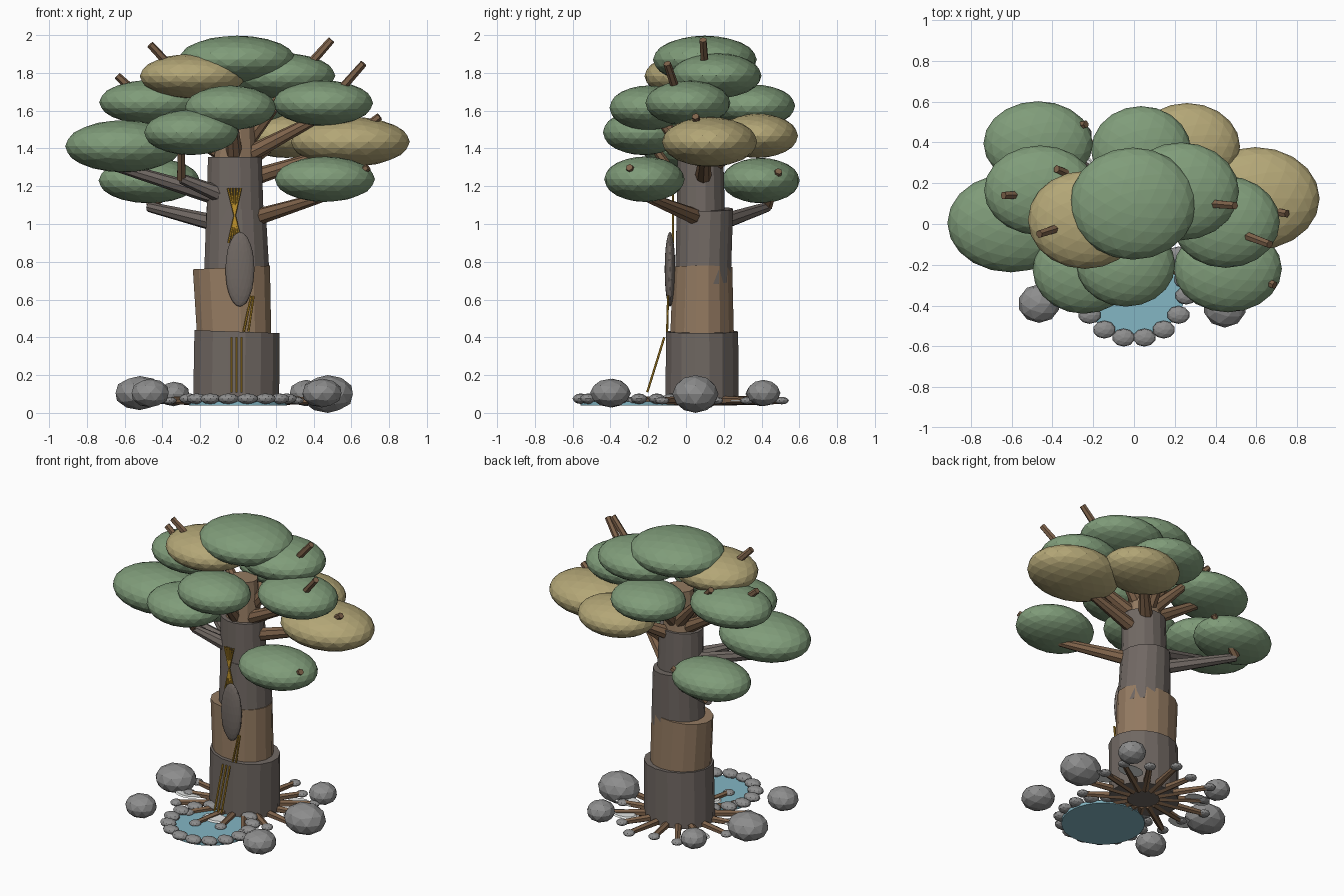
import bpy, bmesh, math
from mathutils import Vector

old = bpy.data.objects.get("Cube")
if old:
    bpy.data.objects.remove(old)


def material(name, r, g, b):
    col = [(c / 255) ** 2.2 for c in (r, g, b)] + [1]
    m = bpy.data.materials.new(name)
    m.use_nodes = True
    m.diffuse_color = col
    m.node_tree.nodes["Principled BSDF"].inputs["Base Color"].default_value = col
    return m


BARK = material("grey bark", 112, 104, 99)
WOOD = material("tan wood", 146, 121, 97)
BRANCH = material("brown branch", 126, 99, 76)
LEAF = material("sage leaf", 127, 155, 121)
OLIVE = material("olive leaf", 178, 165, 118)
STONE = material("grey stone", 140, 140, 140)
WATER = material("pale water", 130, 180, 194)
FOAM = material("white foam", 226, 228, 226)
ROPE = material("golden rope", 190, 146, 48)


def finish(bm, name, mat):
    bmesh.ops.recalc_face_normals(bm, faces=bm.faces)
    me = bpy.data.meshes.new(name)
    bm.to_mesh(me)
    bm.free()
    me.materials.append(mat)
    ob = bpy.data.objects.new(name, me)
    bpy.context.collection.objects.link(ob)
    return ob


def blob(name, mat, pos, size, detail=3):
    bm = bmesh.new()
    bmesh.ops.create_icosphere(bm, subdivisions=detail, radius=1)
    bmesh.ops.scale(bm, vec=size, verts=bm.verts)
    bmesh.ops.translate(bm, vec=pos, verts=bm.verts)
    return finish(bm, name, mat)


def loft(name, mat, rings, sides=16):
    """Join elliptical rings given as centre, x radius, y radius, sideways tilt."""
    bm = bmesh.new()
    loops = []
    for (x, y, z), rx, ry, tilt in rings:
        loop = []
        for i in range(sides):
            a = math.tau * (i + 0.5) / sides
            loop.append(bm.verts.new((x + rx * math.cos(a), y + ry * math.sin(a),
                                      z + tilt * math.cos(a))))
        loops.append(loop)
    for lo, hi in zip(loops, loops[1:]):
        for i in range(sides):
            j = (i + 1) % sides
            bm.faces.new((lo[i], lo[j], hi[j], hi[i]))
    bm.faces.new(loops[0])
    bm.faces.new(loops[-1])
    return finish(bm, name, mat)


def rod(name, mat, a, b, r1, r2, sides=8):
    a, b = Vector(a), Vector(b)
    bm = bmesh.new()
    bmesh.ops.create_cone(bm, cap_ends=True, segments=sides, radius1=r1, radius2=r2,
                          depth=(b - a).length)
    turn = (b - a).to_track_quat('Z', 'Y').to_matrix()
    bmesh.ops.rotate(bm, matrix=turn, verts=bm.verts)
    bmesh.ops.translate(bm, vec=(a + b) / 2, verts=bm.verts)
    return finish(bm, name, mat)


# Stacked trunk sections
loft("trunk_base", BARK, [((-.01, .085, .05), .232, .197, 0),
                          ((-.005, .085, .43), .23, .195, -.008)])
loft("trunk_lower", WOOD, [((-.02, .085, .4), .2, .172, 0),
                           ((-.035, .088, .77), .208, .16, .01)])
loft("trunk_middle", BARK, [((-.005, .09, .7), .178, .15, -.02),
                            ((-.01, .1, 1.08), .16, .152, -.012)])
loft("trunk_upper", BARK, [((-.015, .08, 1.0), .155, .13, 0),
                           ((-.017, .076, 1.355), .145, .124, 0)])
loft("trunk_crown", WOOD, [((-.015, .08, 1.3), .12, .11, 0),
                           ((-.01, .08, 1.62), .09, .08, 0)], 12)

# Branches, each bending once and ending in a twig
branches = [
    (BRANCH, (.08, .07, 1.03), (.44, -.2, 1.14), (.69, -.3, 1.3)),
    (BARK, (-.1, .16, 1.0), (-.47, .43, 1.09), (-.235, .49, 1.28)),
    (BARK, (-.1, .07, 1.14), (-.66, .01, 1.31), (-.72, .0, 1.42)),
    (BARK, (-.08, .02, 1.15), (-.3, -.05, 1.24), (-.3, -.2, 1.45)),
    (BRANCH, (.06, .09, 1.24), (.5, .1, 1.38), (.75, .05, 1.57)),
    (BRANCH, (.04, .06, 1.36), (.4, .0, 1.55), (.665, -.1, 1.85)),
    (BRANCH, (.03, .09, 1.42), (.25, .11, 1.7), (.495, .09, 1.975)),
    (BRANCH, (-.05, .07, 1.4), (-.25, .02, 1.72), (-.465, -.05, 1.95)),
    (BRANCH, (-.06, .1, 1.36), (-.4, .15, 1.57), (-.64, .14, 1.785)),
    (BRANCH, (-.03, .13, 1.4), (-.22, .2, 1.6), (-.38, .27, 1.77)),
    (BRANCH, (.03, .15, 1.32), (.2, .33, 1.43), (.27, .42, 1.5)),
    (BRANCH, (-.01, .13, 1.4), (.02, .3, 1.57), (.03, .38, 1.64)),
    (BRANCH, (-.02, .02, 1.36), (-.03, -.13, 1.55), (-.04, -.2, 1.62)),
]
for mat, a, b, c in branches:
    rod("branch", mat, a, b, .046, .027)
    rod("twig", BRANCH, b, c, .026, .02, 6)

# Foliage pads: colour, centre, radii
pads = [
    (LEAF, (-.005, .1, 1.87), (.31, .275, .127)),
    (OLIVE, (-.24, .02, 1.783), (.28, .24, .118)),
    (LEAF, (.23, .16, 1.785), (.285, .24, .12)),
    (LEAF, (-.46, .165, 1.645), (.275, .22, .118)),
    (LEAF, (.45, .01, 1.64), (.265, .225, .12)),
    (LEAF, (-.47, .395, 1.23), (.268, .207, .12)),
    (LEAF, (.035, .36, 1.625), (.245, .218, .113)),
    (OLIVE, (.26, .38, 1.467), (.26, .213, .117)),
    (OLIVE, (.595, .125, 1.435), (.315, .252, .132)),
    (LEAF, (-.605, .005, 1.412), (.31, .242, .138)),
    (LEAF, (-.247, -.225, 1.485), (.25, .215, .12)),
    (LEAF, (-.04, -.2, 1.615), (.242, .205, .118)),
    (LEAF, (.46, -.22, 1.237), (.265, .213, .12)),
]
for mat, pos, size in pads:
    blob("foliage_pad", mat, pos, size)

# Roots fanning out, tipped with pebbles
for i in range(16):
    a = math.tau * (i + .5) / 16
    d = Vector((math.cos(a), math.sin(a), 0))
    reach = .43 if i % 2 else .38
    hub = Vector((-.005, .085, .065))
    rod("root", BRANCH, hub + d * .1, hub + d * reach, .027, .018, 6)
    blob("root_pebble", STONE, hub + d * reach, (.038, .038, .02), 2)

# Boulders
boulders = [
    ((-.52, .07, .105), (.135, .125, .09)), ((.475, .05, .1), (.14, .122, .1)),
    ((-.465, -.39, .105), (.103, .095, .076)), ((.445, -.4, .105), (.108, .108, .076)),
    ((.36, .41, .105), (.09, .09, .07)), ((-.34, .4, .1), (.085, .085, .065)),
]
for pos, size in boulders:
    blob("boulder", STONE, pos, size, 2)

# Pond with its stone rim
loft("pond_water", WATER, [((0, -.3, .04), .26, .26, 0), ((0, -.3, .06), .26, .26, 0)], 32)
for i in range(16):
    a = math.tau * (i + .5) / 16
    blob("rim_stone", STONE, (.262 * math.cos(a), -.3 + .262 * math.sin(a), .075),
         (.056, .044, .028), 2)

# Foam patches around the roots
for x, y in ((-.38, 0), (.27, .29), (.36, .12), (-.03, -.2), (-.28, .28)):
    loft("foam_patch", FOAM, [((x, y, .06), .09, .06, 0), ((x, y, .069), .08, .05, 0)], 14)

# Oval door plaque on the front
blob("oval_door", BARK, (.01, -.085, .76), (.077, .028, .198))

# Hanging ropes: ladder at the foot, slanted pair, tangled bundle above
for x in (-.035, -.008, .018):
    rod("ladder_rope", ROPE, (x, -.205, .11), (x, -.115, .4), .006, .006, 6)
for dx in (0, .025):
    rod("slanted_rope", ROPE, (.03 + dx, -.1, .43), (.07 + dx / 2, -.095, .62), .006, .006, 6)
for i in range(5):
    x = -.05 + i * .017
    rod("upper_rope", ROPE, (x, -.07, .9), (-x - .035, -.07, 1.19), .006, .006, 6)
